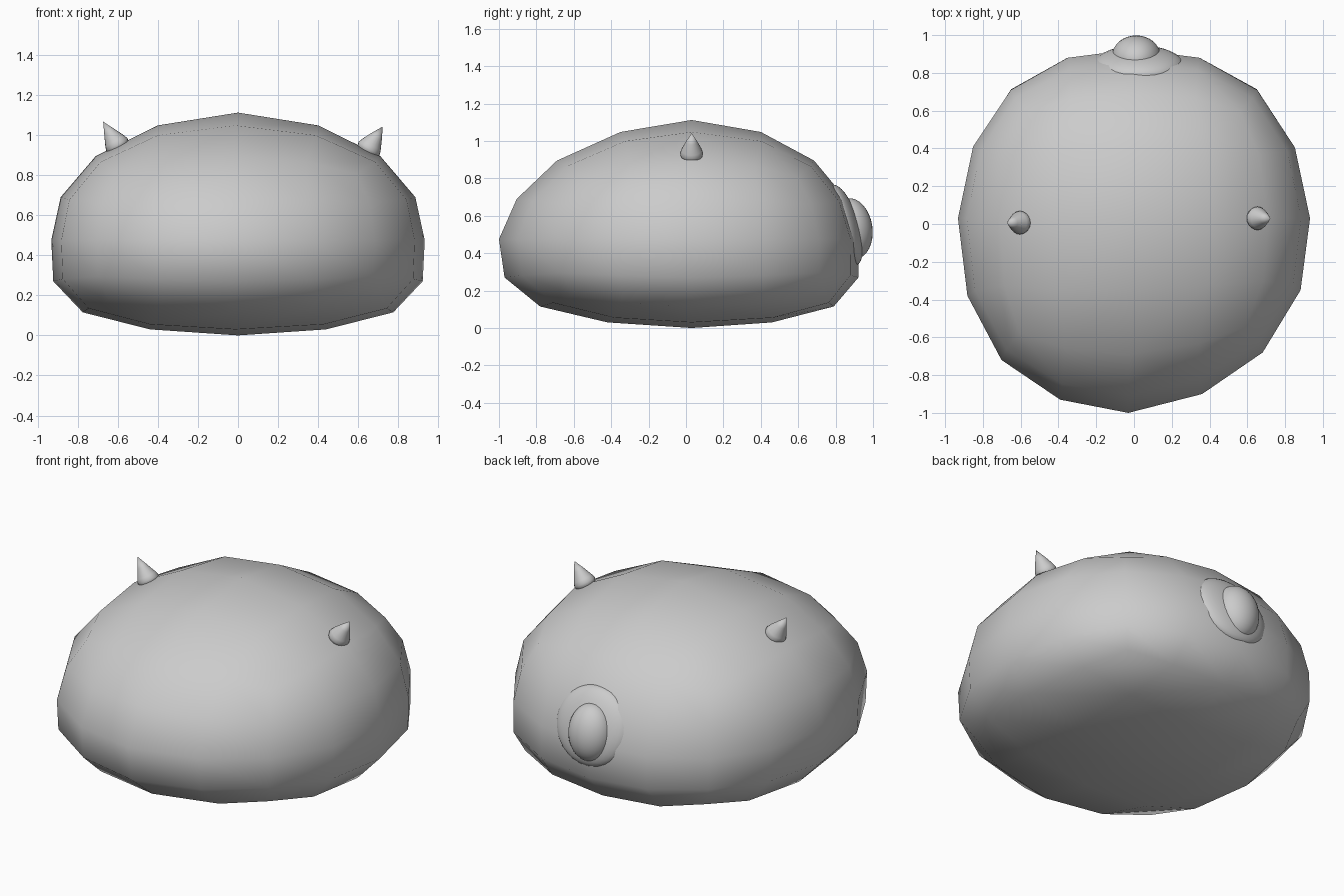
import bpy, bmesh
from math import radians, degrees, cos, sin, pi, atan2, hypot, floor
from mathutils import Vector, Matrix

if "Cube" in bpy.data.objects:
    bpy.data.objects.remove(bpy.data.objects["Cube"])


def finish(name, bm):
    bmesh.ops.recalc_face_normals(bm, faces=bm.faces)
    for f in bm.faces:
        f.smooth = True
    me = bpy.data.meshes.new(name)
    bm.to_mesh(me)
    bm.free()
    ob = bpy.data.objects.new(name, me)
    bpy.context.collection.objects.link(ob)
    return ob


# Body: a twice-subdivided cube, shaped by a plan outline and height bands
plan = [(.93, .03), (.85, .405), (.65, .71), (.345, .88), (0, .925),
        (-.35, .88), (-.65, .71), (-.85, .41), (-.93, .03), (-.88, -.38),
        (-.70, -.72), (-.39, -.93), (-.03, -1.0), (.36, -.90), (.68, -.68),
        (.88, -.35)]
# z, half width, front y, back y, from bottom pole to top pole
bands = [(0, 0, .03, .03),
         (.03, .44, -.42, .46), (.115, .775, -.78, .79), (.27, .922, -.97, .922),
         (.475, .932, -1.0, .925), (.69, .885, -.905, .855),
         (.895, .71, -.69, .685), (1.048, .40, -.35, .40), (1.112, 0, .03, .03)]


def spline(a, b, c, d, f):
    return [q + .5 * f * (r - p + f * (2 * p - 5 * q + 4 * r - s
            + f * (3 * (q - r) + s - p))) for p, q, r, s in zip(a, b, c, d)]


def sample(rows, t, pick):
    i = floor(t + 1e-3)
    return spline(*(rows[pick(k)] for k in range(i - 1, i + 3)), max(t - i, 0))


def shape(p, first):
    # angles in steps, warped so the middle loops land on whole steps
    def steps(a):
        return (degrees(a) - (first - 22.5) * sin(4 * a)) / 22.5
    lat = steps(atan2(p.z, hypot(p.x, p.y))) + 4
    z, hw, yf, yb = sample(bands, min(lat, 8), lambda k: min(max(k, 0), 8))
    x, y = sample(plan, steps(atan2(p.y, p.x)), lambda k: k % 16)
    v = (y - .03) / (.895 if y > .03 else 1.03)
    return Vector((x / .93 * hw, .03 + v * ((yb - .03) if v > 0 else (.03 - yf)), z))


bm = bmesh.new()
bmesh.ops.create_cube(bm, size=2)
cage = finish("body", bm)
mod = cage.modifiers.new("round", 'SUBSURF')
mod.levels = mod.render_levels = 2
bm = bmesh.new()
bm.from_object(cage, bpy.context.evaluated_depsgraph_get())
bpy.data.objects.remove(cage)
first = min(degrees(atan2(v.co.y, v.co.x)) for v in bm.verts
            if abs(v.co.z) < 1e-4 and v.co.x > .1 and v.co.y > .1)
for v in bm.verts:
    v.co = shape(v.co, first)
finish("body", bm)


# Ears: small cones with rounded bases, leaning outwards
def ear(name, base, tip):
    base, tip = Vector(base), Vector(tip)
    axis = tip - base
    m = Matrix.Translation(base) @ axis.to_track_quat('Z', 'Y').to_matrix().to_4x4()
    prof = [(0, -.036), (.037, -.03), (.056, -.015), (.062, .004), (.055, .025),
            (.03, .077), (0, axis.length)]
    bm = bmesh.new()
    vs = [bm.verts.new((r, 0, z)) for r, z in prof]
    es = [bm.edges.new(p) for p in zip(vs, vs[1:])]
    bmesh.ops.spin(bm, geom=vs + es, axis=(0, 0, 1), cent=(0, 0, 0),
                   angle=2 * pi, steps=20)
    bmesh.ops.remove_doubles(bm, verts=bm.verts, dist=1e-4)
    bm.transform(m)
    finish(name, bm)


ear("left_ear", (-.602, .007, .948), (-.673, .007, 1.067))
ear("right_ear", (.652, .03, .93), (.722, .03, 1.042))


# Tail: a broad pad with a rounder bump on it
def blob(name, loc, radii, tilt):
    bm = bmesh.new()
    bmesh.ops.create_uvsphere(bm, u_segments=32, v_segments=16, radius=1)
    bm.transform(Matrix.Translation(loc) @ Matrix.Rotation(radians(tilt), 4, 'X')
                 @ Matrix.Diagonal((*radii, 1)))
    finish(name, bm)


blob("tail_pad", (.025, .845, .55), (.235, .08, .225), 17)
blob("tail_bump", (.012, .885, .53), (.13, .112, .165), 8)
